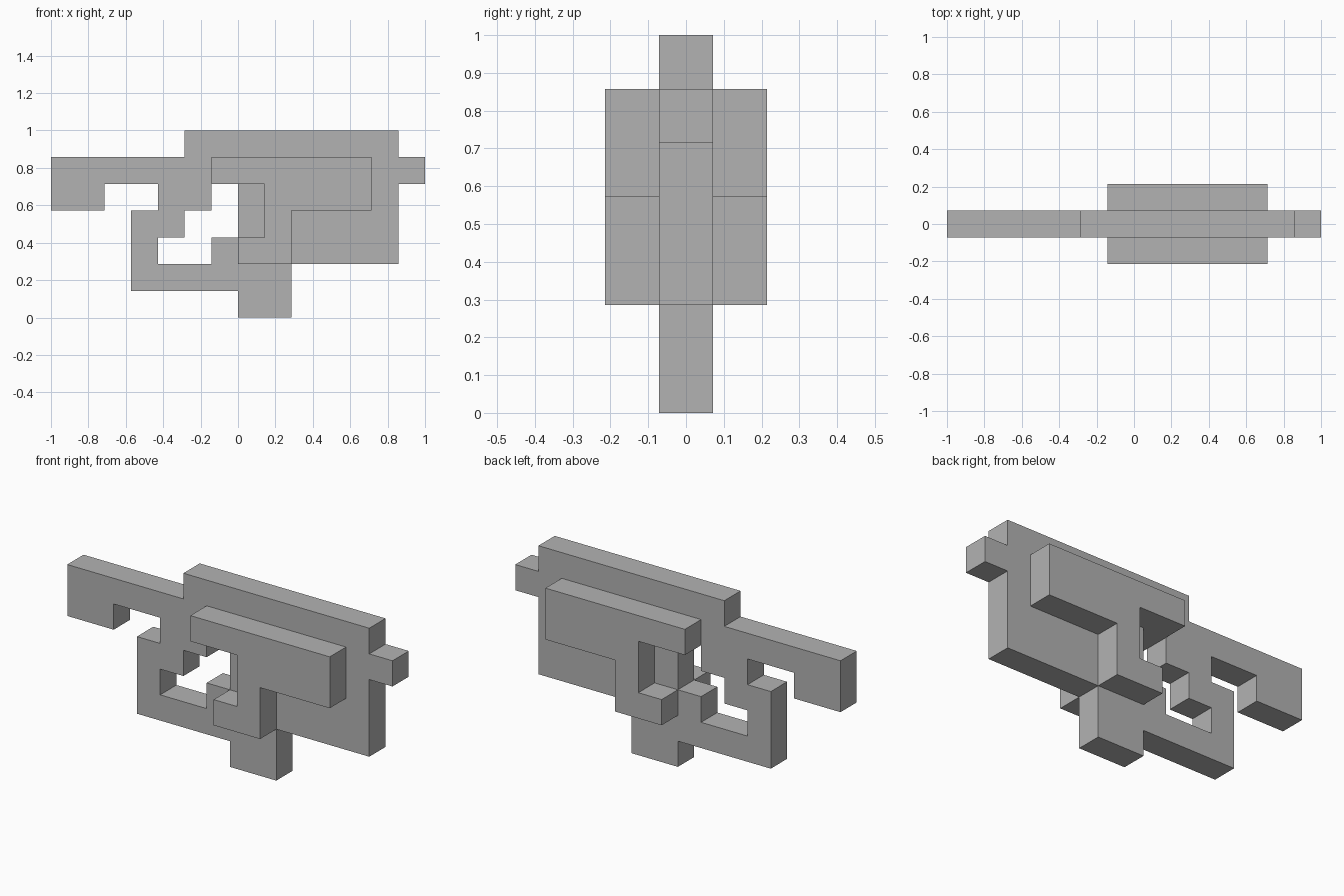
import bpy, bmesh, math

cube = bpy.data.objects.get("Cube")
if cube:
    bpy.data.objects.remove(cube, do_unlink=True)

UNIT = 1 / 7  # every part sits on one square grid

grey = bpy.data.materials.new("plain_grey")
grey.use_nodes = True
grey.diffuse_color = (0.45, 0.45, 0.45, 1)
grey.node_tree.nodes["Principled BSDF"].inputs["Base Color"].default_value = grey.diffuse_color


def layer(name, rows, y):
    """One-unit-thick slab; rows maps a height to its filled x spans."""
    bm = bmesh.new()
    for z, spans in rows.items():
        for start, end in spans:
            for x in range(start, end):
                corners = ((x, z), (x + 1, z), (x + 1, z + 1), (x, z + 1))
                bm.faces.new([bm.verts.new((a * UNIT, (y - 0.5) * UNIT, b * UNIT))
                              for a, b in corners])
    bmesh.ops.remove_doubles(bm, verts=bm.verts[:], dist=UNIT / 100)
    out = bmesh.ops.extrude_face_region(bm, geom=bm.faces[:], use_keep_orig=True)
    moved = [g for g in out["geom"] if isinstance(g, bmesh.types.BMVert)]
    bmesh.ops.translate(bm, verts=moved, vec=(0, UNIT, 0))
    bmesh.ops.recalc_face_normals(bm, faces=bm.faces[:])
    bmesh.ops.dissolve_limit(bm, angle_limit=math.radians(1),
                             verts=bm.verts[:], edges=bm.edges[:])
    mesh = bpy.data.meshes.new(name)
    bm.to_mesh(mesh)
    bm.free()
    mesh.materials.append(grey)
    obj = bpy.data.objects.new(name, mesh)
    bpy.context.collection.objects.link(obj)
    return obj


# Central slab with the arm, open loop, foot and end stub
core_rows = {
    6: [(-2, 6)],
    5: [(-7, 7)],
    4: [(-7, -5), (-3, -1), (0, 6)],
    3: [(-4, -2), (0, 6)],
    2: [(-4, -3), (-1, 6)],
    1: [(-4, 2)],
    0: [(0, 2)],
}
layer("core_slab", core_rows, 0)

# Matching raised slabs on both faces
side_rows = {
    5: [(-1, 5)],
    4: [(1, 5)],
    3: [(1, 2)],
    2: [(0, 2)],
}
for name, y in (("front_slab", -1), ("back_slab", 1)):
    layer(name, side_rows, y)
